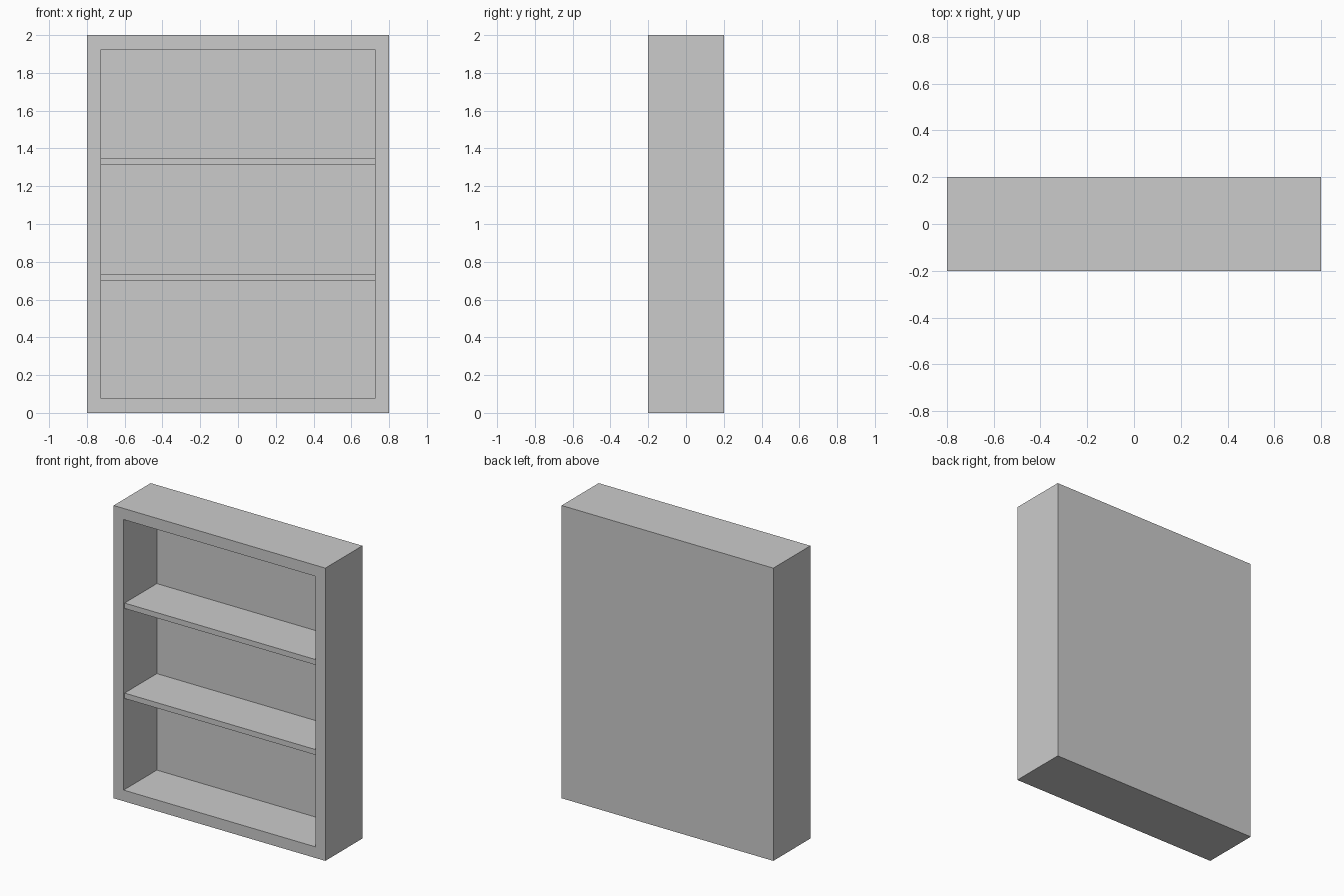
import bpy, bmesh
from mathutils import Vector

if "Cube" in bpy.data.objects:
    bpy.data.objects.remove(bpy.data.objects["Cube"])

WIDTH, DEPTH, HEIGHT = 1.6, 0.4, 2.0
WALL, BACK = 0.076, 0.042          # frame board and back panel thickness
SHELF, RECESS = 0.037, 0.01        # shelf thickness and setback from the front
INNER_X = WIDTH / 2 - WALL
BACK_Y = DEPTH / 2 - BACK


def box_bmesh(lo, hi):
    bm = bmesh.new()
    bmesh.ops.create_cube(bm, size=1)
    lo, hi = Vector(lo), Vector(hi)
    for v in bm.verts:
        v.co = Vector(lo[i] + (v.co[i] + 0.5) * (hi[i] - lo[i]) for i in range(3))
    bm.normal_update()
    return bm


def add_object(name, bm):
    mesh = bpy.data.meshes.new(name)
    bm.to_mesh(mesh)
    bm.free()
    obj = bpy.data.objects.new(name, mesh)
    bpy.context.collection.objects.link(obj)
    return obj


# Bookcase carcass: solid box hollowed from its front face
bm = box_bmesh((-WIDTH / 2, -DEPTH / 2, 0), (WIDTH / 2, DEPTH / 2, HEIGHT))
front = min(bm.faces, key=lambda f: f.calc_center_median().y)
bmesh.ops.inset_region(bm, faces=[front], thickness=WALL, use_even_offset=True)
pocket = bmesh.ops.extrude_discrete_faces(bm, faces=[front])["faces"][0]
bmesh.ops.translate(bm, verts=pocket.verts, vec=(0, BACK_Y + DEPTH / 2, 0))
bmesh.ops.recalc_face_normals(bm, faces=bm.faces)
add_object("bookcase_frame", bm)

# Two shelves, set slightly back from the frame
for name, z in (("lower_shelf", 0.698), ("upper_shelf", 1.313)):
    add_object(name, box_bmesh((-INNER_X, -DEPTH / 2 + RECESS, z),
                               (INNER_X, BACK_Y, z + SHELF)))
